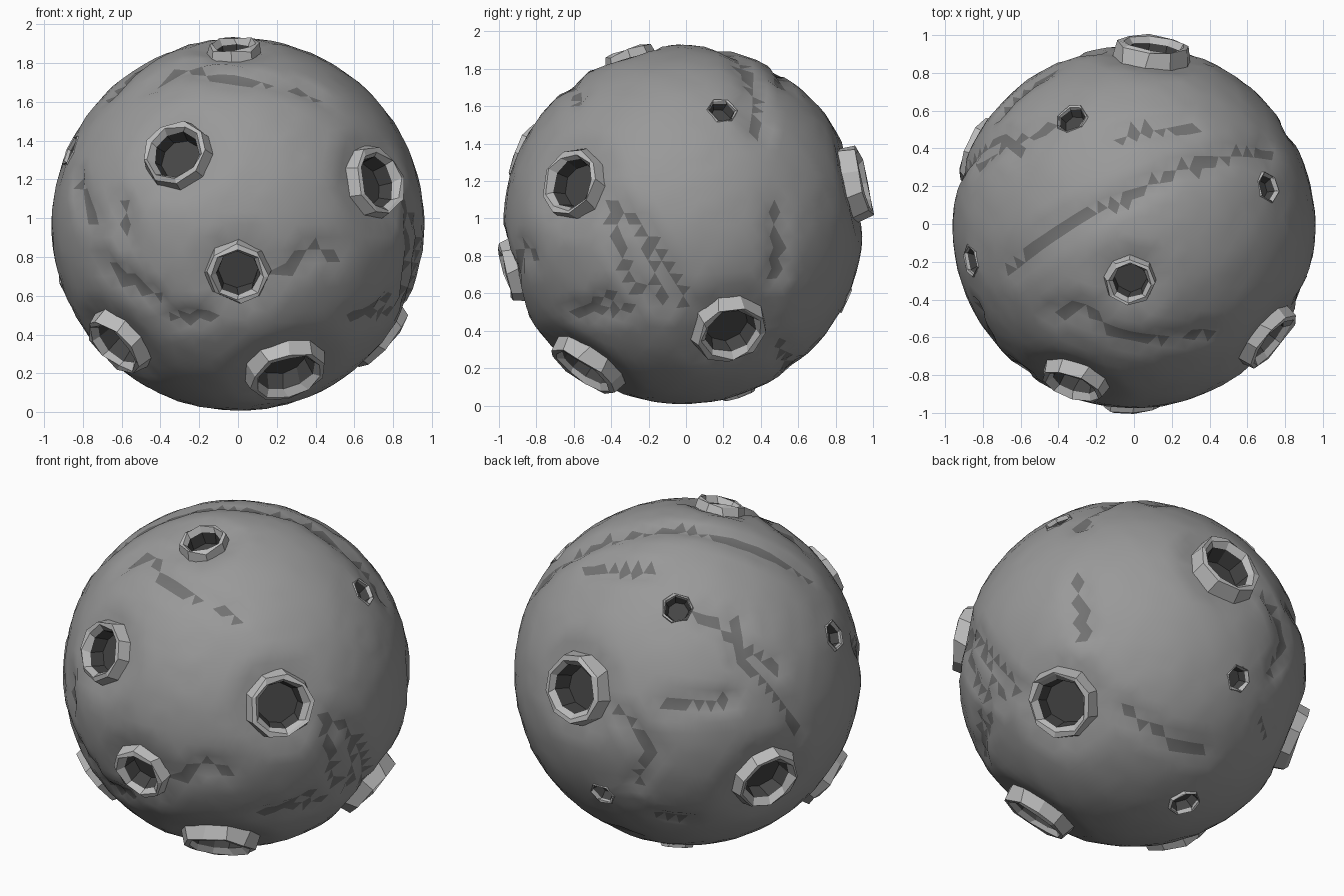
import bpy, bmesh, math, random
from mathutils import Vector
from mathutils.geometry import intersect_point_line

if "Cube" in bpy.data.objects:
    bpy.data.objects.remove(bpy.data.objects["Cube"])

random.seed(4)
C = Vector((0, -0.015, 0.968))
R = 0.96

# Craters: offset direction from the centre, outer rim radius, rim height, sides
CRATERS = [
    ((-0.32, -0.83, 0.365), 0.185, 0.02, 9),
    ((0.00, -0.92, -0.25), 0.17, 0.022, 8),
    ((0.71, -0.59, 0.22), 0.195, 0.02, 9),
    ((-0.62, -0.39, -0.61), 0.19, 0.03, 9),
    ((0.25, -0.52, -0.76), 0.215, 0.03, 10),
    ((-0.02, -0.29, 0.91), 0.14, 0.015, 8),
    ((0.72, 0.25, -0.57), 0.205, 0.025, 9),
    ((0.10, 0.92, 0.22), 0.205, 0.04, 9),
    ((-0.82, 0.40, -0.29), 0.20, 0.02, 9),
    # small pits
    ((0.71, 0.21, 0.61), 0.09, 0.004, 6),
    ((-0.33, 0.57, 0.69), 0.095, 0.004, 7),
    ((-0.86, -0.18, 0.38), 0.095, 0.006, 6),
    ((-0.035, 0.865, -0.40), 0.085, 0.006, 6),
    ((-0.13, 0.29, -0.90), 0.10, 0.012, 7),
]

# Viewing directions used to lay the cracks onto the sphere
FRONT, RIGHT, TOP = (0, -1, 0), (1, 0, 0), (0, 0, 1)
BACK_L, BACK_R = (-0.52, 0.746, 0.415), (0.554, 0.667, -0.5)
CRACKS = [
    (TOP, [(-.65, -.23), (-.47, -.06), (-.3, .05), (-.05, .14), (.2, .29), (.45, .37), (.72, .4)]),
    (TOP, [(-.83, .32), (-.65, .47), (-.45, .52)]),
    (TOP, [(-.12, .47), (.05, .52), (.3, .52)]),
    (TOP, [(-.45, -.46), (-.25, -.43), (-.15, -.55), (0, -.6), (.4, -.56)]),
    (FRONT, [(-.6, .11), (-.58, -.07)]),
    (FRONT, [(-.7, -.2), (-.5, -.33), (-.42, -.39)]),
    (FRONT, [(-.35, -.49), (-.15, -.47)]),
    (FRONT, [(.2, -.27), (.4, -.12), (.5, -.17)]),
    (FRONT, [(-.83, .23), (-.75, .03)]),
    (FRONT, [(.65, -.47), (.8, -.37)]),
    (RIGHT, [(-.38, .13), (-.23, -.02), (-.08, -.22), (.02, -.45)]),
    (RIGHT, [(-.38, .03), (-.3, -.27), (-.23, -.37)]),
    (RIGHT, [(-.58, -.47), (-.28, -.45)]),
    (RIGHT, [(.3, .85), (.42, .5)]),
    (RIGHT, [(.5, .08), (.52, -.27)]),
    (BACK_L, [(-.37, -.23), (-.2, -.42), (-.28, -.62)]),
    (BACK_L, [(.26, .29), (.29, .07), (.57, -.2), (.62, -.37)]),
    (BACK_L, [(-.12, -.18), (.25, -.15)]),
    (BACK_L, [(-.15, -.8), (0, -.82)]),
    (BACK_R, [(-.3, .5), (-.28, .2)]),
    (BACK_R, [(-.05, -.2), (.25, -.4), (.4, -.43)]),
    (BACK_R, [(-.85, .15), (-.72, -.15)]),
]


def grey(name, v):
    m = bpy.data.materials.new(name)
    m.diffuse_color = (v, v, v, 1)
    m.use_nodes = True
    m.node_tree.nodes["Principled BSDF"].inputs["Base Color"].default_value = m.diffuse_color
    return m


ROCK, RIM, PIT = grey("rock", 0.32), grey("rim", 0.5), grey("pit", 0.06)
CRACK = grey("crack", 0.17)


def axes(n):
    """Screen right and up for a view along n."""
    up = Vector((0, 1, 0)) if abs(n.z) > 0.99 else Vector((0, 0, 1))
    right = up.cross(n).normalized()
    return right, n.cross(right)


def on_sphere(cam, a, b):
    n = Vector(cam).normalized()
    r, u = axes(n)
    return r * a + u * b + n * math.sqrt(max(0, R * R - a * a - b * b))


def make_object(name, bm, mats):
    me = bpy.data.meshes.new(name)
    bm.to_mesh(me)
    bm.free()
    for m in mats:
        me.materials.append(m)
    ob = bpy.data.objects.new(name, me)
    ob.location = C
    bpy.context.collection.objects.link(ob)


def seg_dist(p, a, b):
    q, t = intersect_point_line(p, a, b)
    return (p - a.lerp(b, min(1, max(0, t)))).length


def off(p, n):
    return p - n * p.dot(n)


# Body: sphere with cracks pressed in
bm = bmesh.new()
bmesh.ops.create_icosphere(bm, subdivisions=5, radius=R)

# Open the crater holes and round their borders
for d, rad, h, sides in CRATERS:
    n = Vector(d).normalized()
    mid = rad * 0.82
    bmesh.ops.delete(bm, geom=[v for v in bm.verts if v.co.dot(n) > 0 and off(v.co, n).length < mid],
                     context='VERTS')
    for v in {v for e in bm.edges if e.is_boundary for v in e.verts}:
        o = off(v.co, n)
        if v.co.dot(n) > 0 and o.length < mid + 0.09:
            v.co = o.normalized() * mid + n * math.sqrt(R * R - mid * mid)

segments = []
for cam, pts in CRACKS:
    p = [on_sphere(cam, *q) for q in pts]
    segments += list(zip(p, p[1:]))
for v in bm.verts:
    dist = min(seg_dist(v.co, a, b) for a, b in segments)
    dent = 0 if v.is_boundary else 0.036 * max(0, 1 - dist / 0.07)
    # shallow moat round each large rim
    for d, rad, h, sides in CRATERS[:9]:
        n = Vector(d).normalized()
        if v.co.dot(n) > 0:
            t = (off(v.co, n).length / rad - 1) / 0.55
            dent = max(dent, 0.034 * min(1, max(0, 1 - t)) ** 1.5)
    v.co *= (R - dent + random.uniform(-0.003, 0.003)) / R
for f in bm.faces:
    f.smooth = True
    # darker stone along the crack beds
    c = f.calc_center_median().normalized() * R
    if min(seg_dist(c, a, b) for a, b in segments) < 0.024:
        f.material_index = 1
make_object("rock_body", bm, [ROCK, CRACK])

# Craters: faceted raised rim, dark inner wall and sunken floor
for i, (d, rad, h, sides) in enumerate(CRATERS):
    n = Vector(d).normalized()
    r, u = axes(n)
    big = rad > 0.12
    if big:
        profile = [(1.02, -0.065), (0.92, h), (0.8, h + 0.004), (0.68, h - 0.03), (0.6, -0.09)]
    else:
        profile = [(1.0, -0.015), (0.9, h), (0.82, h - 0.005), (0.78, h - 0.02), (0.62, -0.06)]
    bm = bmesh.new()
    rings = []
    for k, (s, z) in enumerate(profile):
        ring = []
        for j in range(sides):
            a = 2 * math.pi * (j + random.uniform(-0.14, 0.14)) / sides
            q = rad * s * random.uniform(0.97, 1.05)
            zz = R + z + (random.uniform(-0.012, 0.012) if k in (1, 2) and big else 0)
            ring.append(bm.verts.new(n * zz + (r * math.cos(a) + u * math.sin(a)) * q))
        rings.append(ring)
    for k, (a, b) in enumerate(zip(rings, rings[1:])):
        for j in range(sides):
            m = (j + 1) % sides
            bm.faces.new((a[j], a[m], b[m], b[j])).material_index = int(k == 3)
    bm.faces.new(rings[-1]).material_index = 1
    make_object(f"{'crater' if big else 'small_pit'}_{i + 1}", bm, [RIM, PIT])
